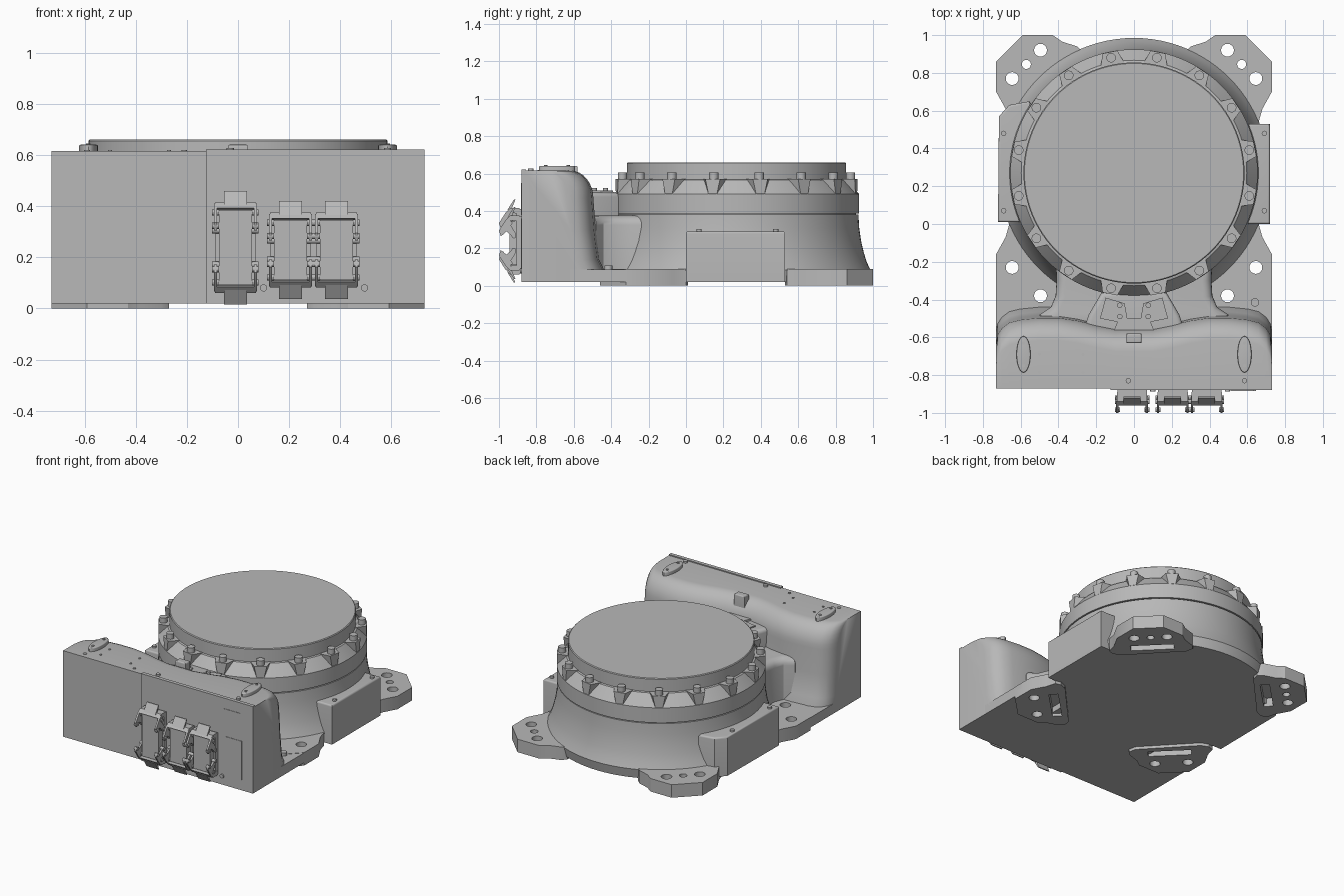
import bpy, bmesh
from math import sin, cos, pi, radians
from mathutils import Vector, Matrix

cube = bpy.data.objects.get("Cube")
if cube:
    bpy.data.objects.remove(cube, do_unlink=True)

grey = bpy.data.materials.new("cast_grey")
grey.use_nodes = True
tone = (0.48, 0.48, 0.48, 1)
grey.diffuse_color = tone
for node in grey.node_tree.nodes:
    if node.type == 'BSDF_PRINCIPLED':
        node.inputs["Base Color"].default_value = tone

CY = 0.27  # centre of the round body along y
parts = []
MAP = {'x': lambda a, b, h: (h, a, b),
       'y': lambda a, b, h: (a, h, b),
       'z': lambda a, b, h: (a, b, h)}


def finish(bm, name):
    bmesh.ops.recalc_face_normals(bm, faces=bm.faces[:])
    mesh = bpy.data.meshes.new(name)
    bm.to_mesh(mesh)
    bm.free()
    mesh.materials.append(grey)
    ob = bpy.data.objects.new(name, mesh)
    bpy.context.scene.collection.objects.link(ob)
    parts.append(ob)
    return ob


def add_prism(bm, pts, lo, hi, axis='z', bevel=0):
    """Extrude an outline; optionally round the edges of its far face."""
    low = [bm.verts.new(MAP[axis](a, b, lo)) for a, b in pts]
    high = [bm.verts.new(MAP[axis](a, b, hi)) for a, b in pts]
    bm.faces.new(low)
    cap = bm.faces.new(high)
    n = len(pts)
    for i in range(n):
        j = (i + 1) % n
        bm.faces.new((low[i], low[j], high[j], high[i]))
    if bevel:
        bmesh.ops.recalc_face_normals(bm, faces=bm.faces[:])
        bmesh.ops.bevel(bm, geom=list(cap.edges), offset=bevel, segments=5,
                        profile=0.5, affect='EDGES')


def prism(name, pts, lo, hi, axis='z', bevel=0):
    bm = bmesh.new()
    add_prism(bm, pts, lo, hi, axis, bevel)
    return finish(bm, name)


def rect(a0, a1, b0, b1):
    return [(a0, b0), (a1, b0), (a1, b1), (a0, b1)]


def disc(a, b, r, n=20, stretch=1):
    return [(a + r * cos(2 * pi * i / n), b + stretch * r * sin(2 * pi * i / n)) for i in range(n)]


def mirror(half):
    return half + [(-x, y) for x, y in reversed(half)]


def lathe(name, profile, n=96):
    bm = bmesh.new()
    rings = [[bm.verts.new((r * cos(2 * pi * i / n), CY + r * sin(2 * pi * i / n), z))
              for i in range(n)] for r, z in profile]
    for a, b in zip(rings, rings[1:]):
        for i in range(n):
            j = (i + 1) % n
            bm.faces.new((a[i], a[j], b[j], b[i]))
    bm.faces.new(rings[0])
    bm.faces.new(rings[-1])
    return finish(bm, name)


# Round body: flared foot, then the bolted ring and the flat disc
body = lathe("flared_body", [(0.70, 0.02), (0.715, 0.085), (0.695, 0.13), (0.68, 0.18),
                             (0.666, 0.24), (0.656, 0.31), (0.652, 0.38), (0.64, 0.38),
                             (0.64, 0.4)])
lathe("bolt_ring", [(0.655, 0.387), (0.655, 0.49), (0.597, 0.565), (0.585, 0.568),
                    (0.585, 0.655), (0.58, 0.66)])

# Sixteen wedge pedestals, each with a bolt
for i in range(16):
    turn = Matrix.Translation((0, CY, 0)) @ Matrix.Rotation(radians(22.5 * i + 11.25), 4, 'Z')
    bm = bmesh.new()
    top = [(0.58, -0.065), (0.653, -0.04), (0.653, 0.04), (0.58, 0.065)]
    base = [(0.58, -0.045), (0.653, -0.022), (0.653, 0.022), (0.58, 0.045)]
    up = [bm.verts.new((x, y, 0.57)) for x, y in top]
    down = [bm.verts.new((x, y, 0.485)) for x, y in base]
    bm.faces.new(up)
    bm.faces.new(down)
    for k in range(4):
        m = (k + 1) % 4
        bm.faces.new((down[k], down[m], up[m], up[k]))
    add_prism(bm, disc(0.622, 0, 0.025), 0.56, 0.605)
    bm.transform(turn)
    finish(bm, "pedestal_bolt")

# Four mounting feet
foot = [(0.73, 0.86), (0.59, 1.0), (0.43, 1.0), (0.38, 0.965), (0.30, 0.94), (0.27, 0.91),
        (0.28, 0.86), (0.57, 0.55), (0.62, 0.53), (0.66, 0.54), (0.68, 0.61), (0.73, 0.70)]
cut_targets = [body]
for sx in (1, -1):
    for end in (1, -1):
        pts = [(sx * x, CY + end * (y - CY)) for x, y in foot]
        cut_targets.append(prism("mounting_foot", pts, 0, 0.09))

# Base slab between the feet and the front housing
cut_targets.append(prism("base_slab", mirror([(0.5, -0.1), (0.73, -0.25), (0.73, -0.62)]), 0.02, 0.088))

# Bolt holes and recessed slots in the feet
bm = bmesh.new()
for sx in (1, -1):
    for end in (1, -1):
        for x, y, r in ((0.495, 0.92, 0.034), (0.57, 0.845, 0.024), (0.645, 0.77, 0.034)):
            if end == 1 or r > 0.03:
                add_prism(bm, disc(sx * x, CY + end * (y - CY), r), -0.1, 0.2)
        u, v = Vector((sx, end)) * 0.7071, Vector((-sx, end)) * 0.7071
        mid = Vector((sx * 0.48, CY + end * 0.485))
        slot = [mid + u * a + v * b for a, b in rect(-0.03, 0.03, -0.14, 0.14)]
        add_prism(bm, [tuple(p) for p in slot], -0.1, 0.06)
cutter = finish(bm, "hole_cutter")
cutter.hide_render = True
parts.remove(cutter)
for ob in cut_targets:
    mod = ob.modifiers.new("holes", 'BOOLEAN')
    mod.operation = 'DIFFERENCE'
    mod.solver = 'EXACT'
    mod.object = cutter
    bpy.context.view_layer.objects.active = ob
    bpy.ops.object.modifier_apply(modifier=mod.name)
bpy.data.objects.remove(cutter, do_unlink=True)

# Side boxes with small lid bolts
prism("left_side_box", rect(0.5, 0.72, 0.0, 0.53), 0.02, 0.29, bevel=0.012)
prism("right_side_box", [(-0.5, 0.01), (-0.72, 0.01), (-0.715, 0.57), (-0.66, 0.63),
                         (-0.55, 0.65)], 0.02, 0.29, bevel=0.012)
for sx in (1, -1):
    for y in (0.07, 0.48):
        prism("box_bolt", disc(sx * 0.69, y, 0.014, 12), 0.28, 0.302)

# Front housing: cross-sections swept along x with a rounded rear shoulder
half = [(0.73, -0.63), (0.722, -0.585), (0.70, -0.55), (0.66, -0.52), (0.60, -0.505),
        (0.5, -0.495), (0.4, -0.495), (0.3, -0.51), (0.2, -0.535), (0.1, -0.555)]
bm = bmesh.new()
rows = []
for x, back in mirror(half):
    sec = [(-0.87, 0.02), (-0.87, 0.615)]
    for k in range(9):
        a = pi / 2 * (1 - k / 8)
        sec.append((back - 0.12 + 0.12 * cos(a), 0.465 + 0.15 * sin(a)))
    sec += [(back + 0.012, 0.3), (back + 0.03, 0.14), (back + 0.06, 0.08), (back + 0.06, 0.02)]
    rows.append([bm.verts.new((x, y, z)) for y, z in sec])
for a, b in zip(rows, rows[1:]):
    for i in range(len(a)):
        j = (i + 1) % len(a)
        bm.faces.new((a[i], a[j], b[j], b[i]))
bm.faces.new(rows[0])
bm.faces.new(rows[-1])
finish(bm, "front_housing")

# Neck joining housing and body, with the raised shelf and its plates
prism("neck", mirror([(0.42, -0.1), (0.41, -0.3), (0.415, -0.38), (0.44, -0.44), (0.5, -0.48),
                      (0.5, -0.56)]), 0.02, 0.375, bevel=0.05)
prism("shelf", mirror([(0.17, -0.36), (0.24, -0.48), (0.28, -0.6)]), 0.3, 0.5, bevel=0.025)
for sx in (1, -1):
    plate = [(0.05, -0.42), (0.15, -0.39), (0.18, -0.5), (0.03, -0.53)]
    prism("shelf_plate", [(sx * x, y) for x, y in plate], 0.495, 0.508)
    for y in (-0.43, -0.49):
        prism("shelf_bolt", disc(sx * 0.075, y, 0.014, 12), 0.5, 0.522)
prism("shelf_centre_plate", mirror([(0.08, -0.5), (0.105, -0.56)]), 0.495, 0.512)

# Fittings on top of the housing
prism("top_latch", rect(-0.04, 0.04, -0.63, -0.58), 0.56, 0.64, bevel=0.008)
for x in (-0.585, 0.585):
    prism("oval_cover", disc(x, -0.69, 0.037, 28, 2.6), 0.6, 0.64, bevel=0.006)
    for y in (-0.75, -0.63):
        prism("cover_screw", disc(x, y, 0.009, 10), 0.63, 0.645)
for x, y, r in ((-0.59, -0.83, 0.012), (-0.21, -0.83, 0.01), (-0.03, -0.83, 0.014),
                (0.585, -0.83, 0.014), (-0.5, -0.785, 0.008), (-0.27, -0.785, 0.008),
                (-0.5, -0.69, 0.008), (-0.27, -0.69, 0.008)):
    prism("top_screw", disc(x, y, r, 12), 0.61, 0.628 if r > 0.013 else 0.619)
prism("slab_bolt", disc(0.64, -0.415, 0.022), 0.08, 0.108)

# Front panel with its lip, thin labels and screws
prism("front_panel", rect(-0.125, 0.73, 0.02, 0.622), -0.87, -0.88, 'y')
prism("panel_lip", rect(-0.125, 0.73, -0.88, -0.855), 0.61, 0.622)
prism("upper_label", rect(0.512, 0.632, 0.378, 0.55), -0.88, -0.883, 'y')
prism("lower_label", rect(0.517, 0.645, 0.09, 0.36), -0.88, -0.883, 'y')
for x in (0.1, 0.495):
    prism("panel_screw", disc(x, 0.08, 0.014), -0.88, -0.888, 'y')


# Connectors with a latch at each end
def connector(cx, low, high):
    prism("connector_frame", rect(cx - 0.078, cx + 0.078, low + 0.05, high - 0.05), -0.875, -0.905, 'y')
    prism("connector_body", rect(cx - 0.064, cx + 0.064, low + 0.075, high - 0.075), -0.9, -0.945, 'y')
    for end, s in ((high, -1), (low, 1)):
        def at(pts):
            return [(y, end + s * d) for y, d in pts]
        prism("latch_bar", at([(-0.89, 0.045), (-0.94, 0.045), (-0.962, 0.068), (-0.89, 0.075)]),
              cx - 0.08, cx + 0.08, 'x')
        prism("latch_tab", at([(-0.912, 0), (-0.92, 0), (-0.955, 0.055), (-0.935, 0.055)]),
              cx - 0.045, cx + 0.045, 'x')
        for side in (-1, 1):
            x = cx + side * 0.078
            prism("latch_arm", at([(-0.94, 0.05), (-0.965, 0.07), (-1.0, 0.125), (-0.99, 0.155),
                                   (-0.96, 0.13), (-0.92, 0.165), (-0.91, 0.14), (-0.935, 0.1)]),
                  x - 0.006, x + 0.006, 'x')
            for y, d in ((-0.984, 0.137), (-0.92, 0.155), (-0.94, 0.085)):
                prism("latch_pin", disc(y, end + s * d, 0.012, 12), x - 0.013, x + 0.013, 'x')


connector(-0.01, 0.016, 0.46)
connector(0.205, 0.036, 0.42)
connector(0.385, 0.036, 0.42)

# Smooth shading with sharp edges kept
bpy.ops.object.select_all(action='DESELECT')
for ob in parts:
    ob.select_set(True)
bpy.context.view_layer.objects.active = parts[0]
bpy.ops.object.shade_smooth_by_angle(angle=radians(32))
